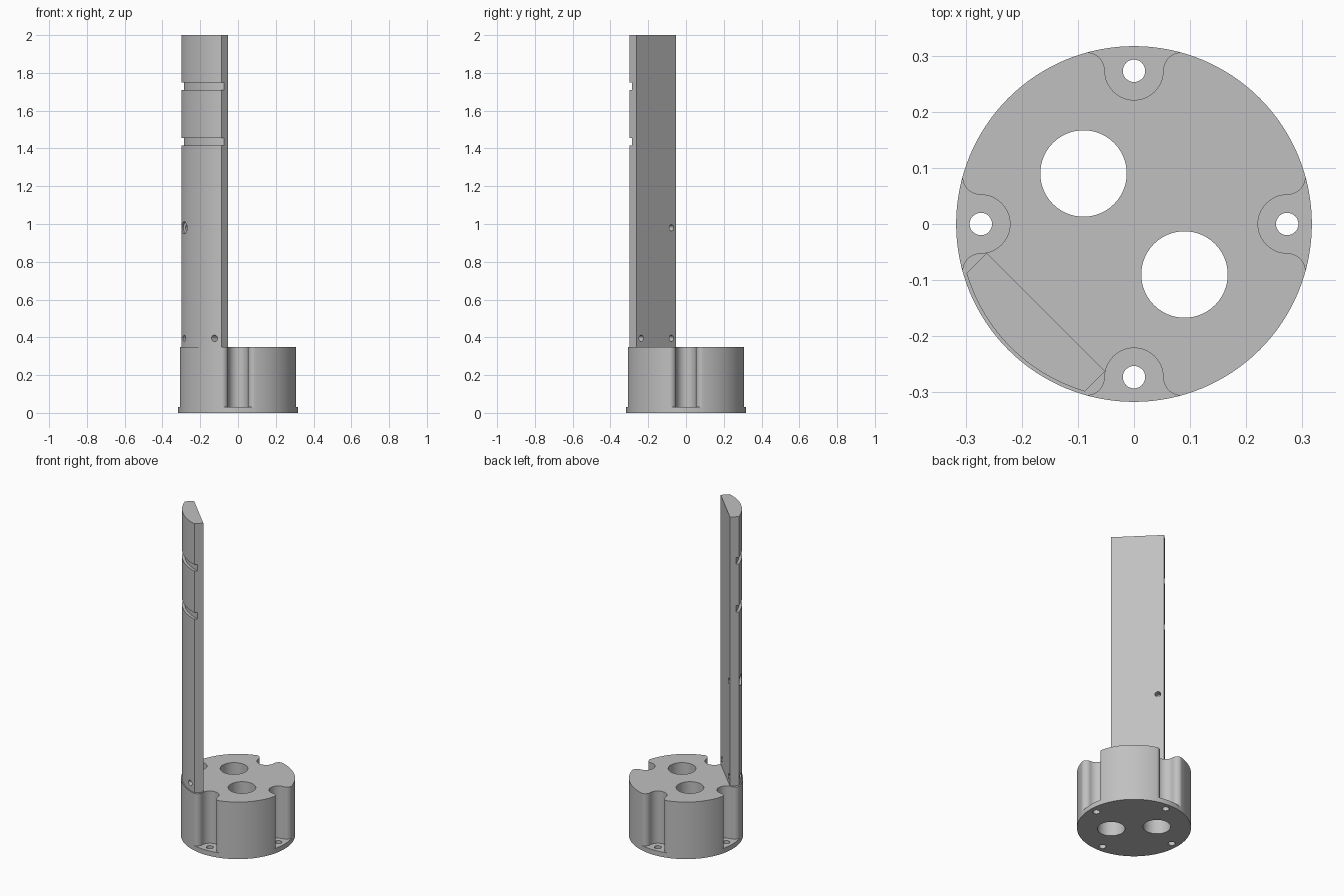
import bpy, bmesh
from math import sin, cos, pi, radians, asin
from mathutils import Matrix

cube = bpy.data.objects.get("Cube")
if cube:
    bpy.data.objects.remove(cube, do_unlink=True)

grey = bpy.data.materials.new("light grey metal")
grey.use_nodes = True
colour = (0.53, 0.53, 0.53, 1)
grey.diffuse_color = colour
grey.node_tree.nodes["Principled BSDF"].inputs["Base Color"].default_value = colour

R = 0.317           # base radius
TOP = 0.35          # base height
FLANGE = 0.03       # floor left under the notches
PITCH = 0.273       # distance of the screw holes from the axis


def arc(cx, cy, r, start, end, steps=16):
    angles = [radians(start + (end - start) * i / steps) for i in range(steps + 1)]
    return [(cx + r * cos(a), cy + r * sin(a)) for a in angles]


def circle(cx, cy, r, steps=48):
    return arc(cx, cy, r, 0, 360, steps)[:-1]


def prism(name, profile, low, high, matrix=None):
    """Extrude a flat profile between two heights."""
    bm = bmesh.new()
    face = bm.faces.new([bm.verts.new((x, y, low)) for x, y in profile])
    side = bmesh.ops.extrude_face_region(bm, geom=[face])["geom"]
    moved = [v for v in side if isinstance(v, bmesh.types.BMVert)]
    bmesh.ops.translate(bm, verts=moved, vec=(0, 0, high - low))
    if matrix:
        bm.transform(matrix)
    bmesh.ops.recalc_face_normals(bm, faces=bm.faces)
    mesh = bpy.data.meshes.new(name)
    bm.to_mesh(mesh)
    bm.free()
    mesh.materials.append(grey)
    obj = bpy.data.objects.new(name, mesh)
    bpy.context.collection.objects.link(obj)
    return obj


def activate(obj):
    bpy.ops.object.select_all(action="DESELECT")
    obj.select_set(True)
    bpy.context.view_layer.objects.active = obj


def cut(obj, cutter):
    cutter.hide_render = True
    mod = obj.modifiers.new("cut", "BOOLEAN")
    mod.operation = "DIFFERENCE"
    mod.solver = "EXACT"
    mod.object = cutter
    activate(obj)
    bpy.ops.object.modifier_apply(modifier=mod.name)
    bpy.data.objects.remove(cutter, do_unlink=True)


# Round base with two large bores
base = prism("round_base", circle(0, 0, R, 128), 0, TOP)
for s in (-1, 1):
    cut(base, prism("bore_cutter", circle(s * 0.09, -s * 0.09, 0.077, 64), -0.1, 0.5))

# Four rounded notches, each with a screw hole through the flange
half = [(0.36, 0.085)] + arc(PITCH, 0.085, 0.033, 0, -90, 10) + arc(PITCH, 0, 0.052, 90, 180)
notch = half + [(x, -y) for x, y in reversed(half[:-1])]
for i in range(4):
    turn = Matrix.Rotation(i * pi / 2, 4, "Z")
    cut(base, prism("notch_cutter", notch, FLANGE, 0.5, turn))
    cut(base, prism("screw_cutter", circle(PITCH, 0, 0.02, 32), -0.1, 0.5, turn))

# Tall blade, drawn facing +x and then turned to the front right corner
corner = Matrix.Rotation(radians(225), 4, "Z")
outer, flat = 0.311, 0.222
spread = asin(0.149 / outer) * 180 / pi
profile = [(flat, -0.149)] + arc(0, 0, outer, -spread, spread, 32) + [(flat, 0.149)]
blade = prism("upright_blade", profile, TOP, 2.0, corner)

# Two shallow grooves across the curved outside
ring = arc(0, 0, 0.295, -45, 45, 48) + arc(0, 0, 0.36, 45, -45, 48)
for z in (1.415, 1.71):
    cut(blade, prism("groove_cutter", ring, z, z + 0.04, corner))

# Counterbored screw holes through the blade
to_x = Matrix.Rotation(pi / 2, 4, "Y")
for z in (0.395, 0.98):
    for y in (-0.113, 0.113):
        place = corner @ Matrix.Translation((0, y, z)) @ to_x
        cut(blade, prism("hole_cutter", circle(0, 0, 0.0165, 32), 0.1, 0.5, place))
        cut(blade, prism("counterbore_cutter", circle(0, 0, 0.032, 32), 0.265, 0.5, place))

# Smooth curved walls, keep hard edges
for obj in (base, blade):
    activate(obj)
    bpy.ops.object.shade_smooth_by_angle(angle=radians(25))
